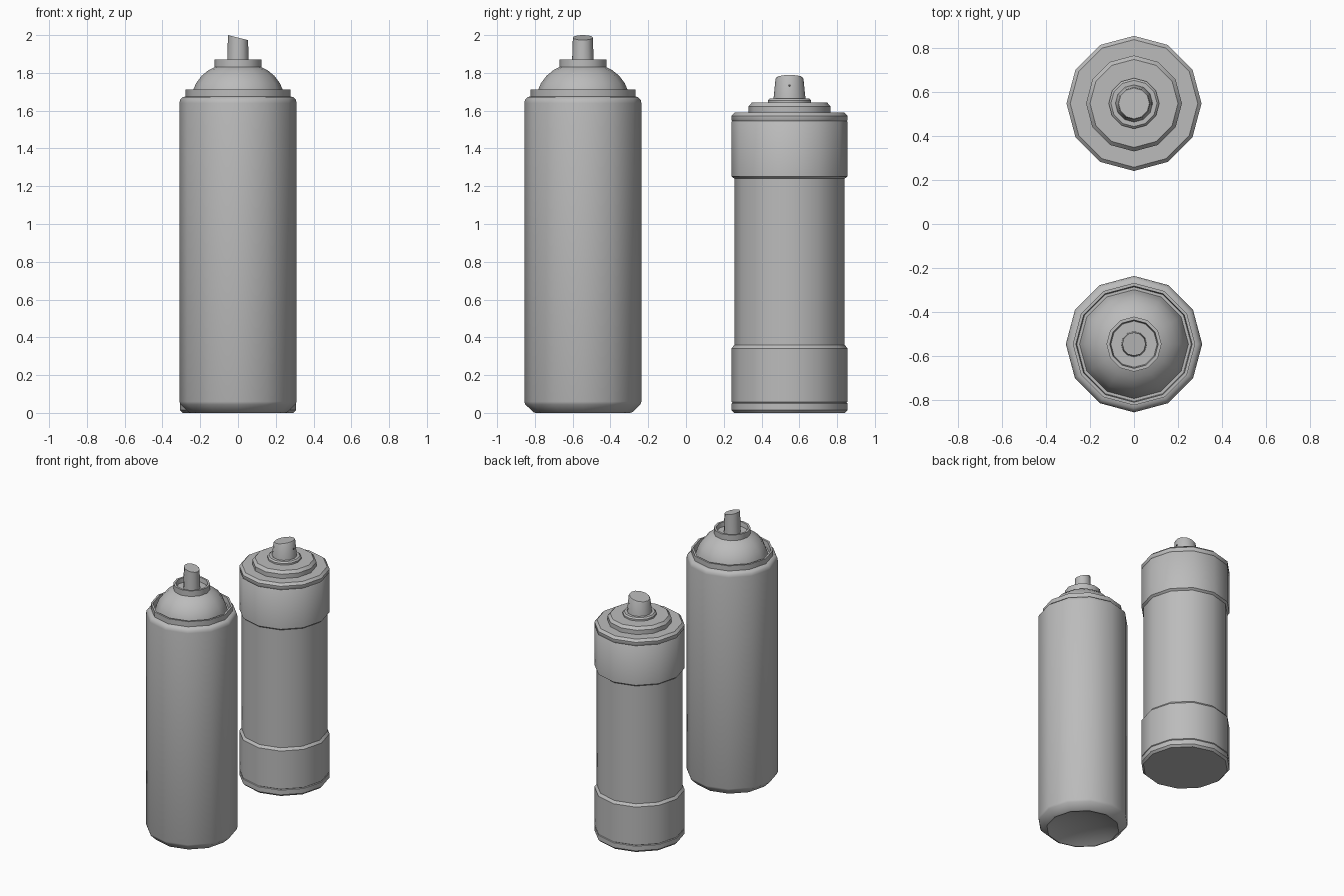
import bpy, bmesh, math

cube = bpy.data.objects.get("Cube")
if cube:
    bpy.data.objects.remove(cube, do_unlink=True)

SIDES = 12


def material(name, value):
    mat = bpy.data.materials.new(name)
    mat.use_nodes = True
    colour = (value, value, value, 1)
    mat.diffuse_color = colour
    mat.node_tree.nodes["Principled BSDF"].inputs["Base Color"].default_value = colour
    return mat


grey = material("metal_grey", 0.5)
dark = material("hole_dark_grey", 0.08)


def finish(bm, name, mat):
    bmesh.ops.recalc_face_normals(bm, faces=bm.faces)
    mesh = bpy.data.meshes.new(name)
    bm.to_mesh(mesh)
    bm.free()
    obj = bpy.data.objects.new(name, mesh)
    bpy.context.collection.objects.link(obj)
    mesh.materials.append(mat)
    bpy.ops.object.select_all(action='DESELECT')
    obj.select_set(True)
    bpy.context.view_layer.objects.active = obj
    bpy.ops.object.shade_smooth_by_angle(angle=math.radians(38))
    return obj


def lathe(name, y, profile, slant=0, slant_from=99):
    """Turn a (radius, z) profile; points above slant_from are tilted along x."""
    bm = bmesh.new()
    rings = []
    for r, z in profile:
        if r == 0:
            rings.append([bm.verts.new((0, y, z))] * SIDES)
            continue
        ring = []
        for i in range(SIDES):
            a = math.tau * i / SIDES
            x = r * math.cos(a)
            tilt = slant * x if z > slant_from else 0
            ring.append(bm.verts.new((x, y + r * math.sin(a), z + tilt)))
        rings.append(ring)
    for low, high in zip(rings, rings[1:]):
        for i in range(SIDES):
            j = (i + 1) % SIDES
            corners = dict.fromkeys((low[i], low[j], high[j], high[i]))
            bm.faces.new(list(corners))
    # Flat caps on open ends
    for ring in (rings[0], rings[-1]):
        if len(set(ring)) > 2:
            bm.faces.new(ring)
    return finish(bm, name, grey)


# Tall can: concave base, rounded shoulder, rolled rim
TALL_Y = -0.546
lathe("tall_can_body", TALL_Y, [
    (0, 0.05), (0.12, 0.04), (0.21, 0.018), (0.25, 0), (0.262, 0.004),
    (0.305, 0.045), (0.31, 0.06), (0.31, 1.64), (0.306, 1.658), (0.292, 1.672),
    (0.278, 1.675), (0.278, 1.713), (0.264, 1.713), (0.26, 1.67), (0, 1.67)])

# Dome with a cupped collar
lathe("tall_can_dome", TALL_Y, [
    (0.25, 1.66), (0.237, 1.71), (0.222, 1.745), (0.192, 1.785), (0.155, 1.815),
    (0.125, 1.83), (0.125, 1.872), (0.11, 1.872), (0.105, 1.84), (0, 1.84)])

lathe("tall_can_nozzle", TALL_Y, [
    (0.058, 1.835), (0.053, 1.987)], slant=-0.25, slant_from=1.9)

# Short can: narrow barrel between two wide bands
SHORT_Y = 0.548
lathe("short_can_body", SHORT_Y, [
    (0.292, 0), (0.307, 0.015), (0.307, 0.05), (0.302, 0.054), (0.307, 0.058),
    (0.307, 0.342), (0.292, 0.36), (0.292, 1.24), (0.307, 1.252), (0.307, 1.54),
    (0.303, 1.545), (0.307, 1.55), (0.307, 1.573), (0.29, 1.59)])

# Stepped cap under the nozzle
lathe("short_can_cap", SHORT_Y, [
    (0.218, 1.585), (0.218, 1.622), (0.2, 1.642), (0.115, 1.642),
    (0.115, 1.654), (0.105, 1.664), (0.085, 1.664)])

lathe("short_can_nozzle", SHORT_Y, [
    (0.085, 1.66), (0.074, 1.768), (0.07, 1.775)], slant=0.2, slant_from=1.7)

# Spray hole on the nozzle
bm = bmesh.new()
bmesh.ops.create_cone(bm, cap_ends=True, segments=8, radius1=0.007,
                      radius2=0.007, depth=0.006)
hole = finish(bm, "short_can_spray_hole", dark)
hole.rotation_euler.y = math.pi / 2
hole.location = (0.077, SHORT_Y, 1.732)
